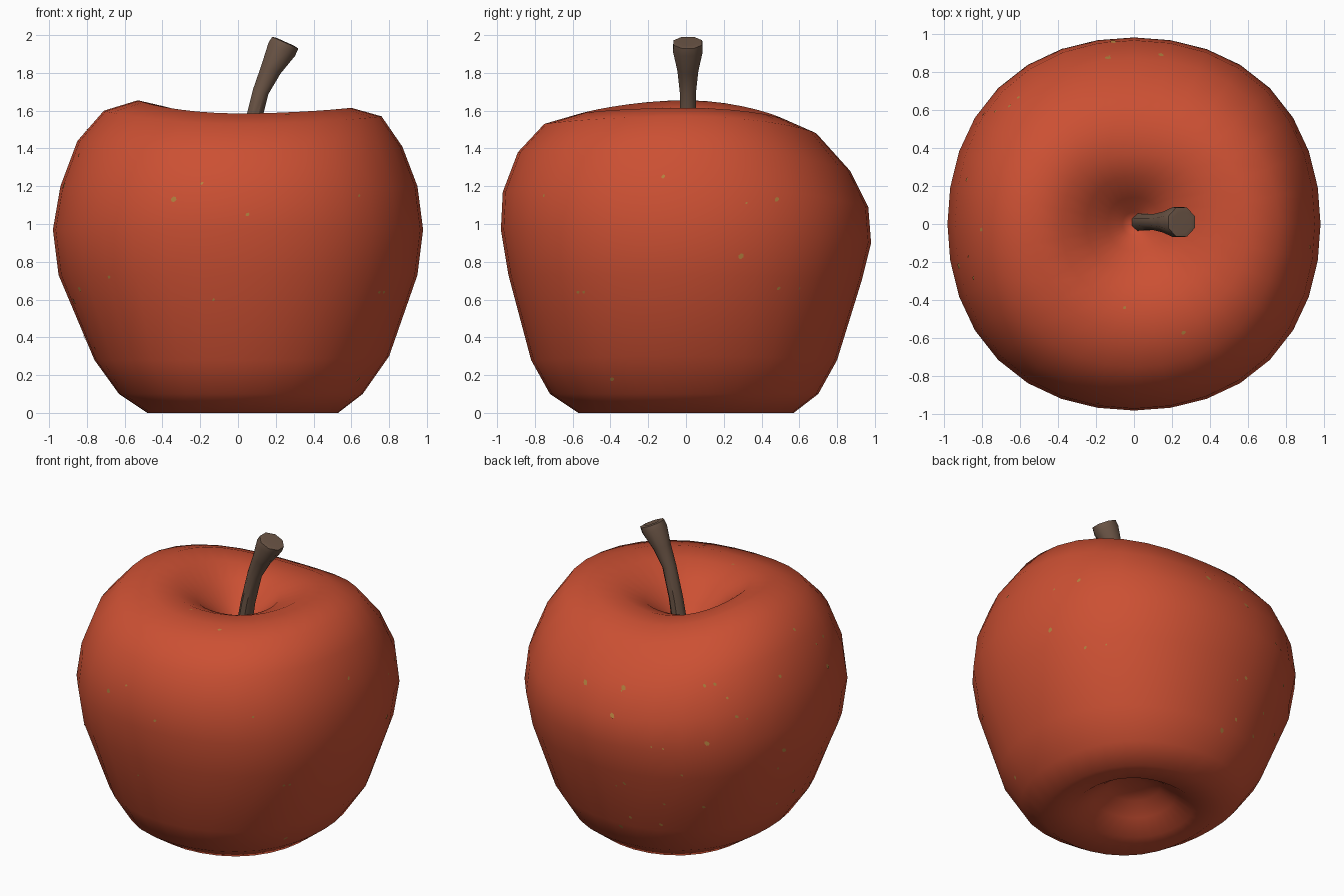
import bpy, bmesh, math, random
from math import cos, sin, pi, sqrt
from mathutils import Vector
from mathutils.bvhtree import BVHTree

cube = bpy.data.objects.get("Cube")
if cube:
    bpy.data.objects.remove(cube, do_unlink=True)
random.seed(7)


def material(name, rgb):
    m = bpy.data.materials.new(name)
    m.use_nodes = True
    col = (*rgb, 1)
    m.diffuse_color = col
    bsdf = m.node_tree.nodes["Principled BSDF"]
    bsdf.inputs["Base Color"].default_value = col
    bsdf.inputs["Roughness"].default_value = 0.7
    return m


def finish(bm, name, mat, angle):
    me = bpy.data.meshes.new(name)
    bm.to_mesh(me)
    bm.free()
    me.materials.append(mat)
    ob = bpy.data.objects.new(name, me)
    bpy.context.collection.objects.link(ob)
    bpy.ops.object.select_all(action='DESELECT')
    ob.select_set(True)
    bpy.context.view_layer.objects.active = ob
    if angle:
        bpy.ops.object.shade_smooth_by_angle(angle=math.radians(angle))
    return ob


def skin(rings, start, end):
    """Bridge a list of point rings and close both ends with a fan."""
    bm = bmesh.new()
    loops = [[bm.verts.new(p) for p in ring] for ring in rings]
    n = len(loops[0])
    for a, b in zip(loops, loops[1:]):
        for i in range(n):
            j = (i + 1) % n
            bm.faces.new((a[i], a[j], b[j], b[i]))
    for loop, tip in ((loops[0], start), (loops[-1], end)):
        c = bm.verts.new(tip)
        for i in range(n):
            bm.faces.new((loop[i], loop[(i + 1) % n], c))
    bmesh.ops.recalc_face_normals(bm, faces=bm.faces)
    return bm


red = material("apple red", (0.60, 0.080, 0.033))
brown = material("stem brown", (0.15, 0.092, 0.062))
tan = material("fleck tan", (0.45, 0.22, 0.05))

# Fruit: four side profiles (radius, height) blended around the axis
left = [(.53, 0), (.66, .10), (.80, .30), (.95, .73), (.98, .97), (.95, 1.2),
        (.87, 1.41), (.76, 1.57), (.60, 1.615), (.44, 1.60)]
back = [(.57, 0), (.70, .10), (.80, .28), (.93, .70), (.98, .90), (.965, 1.09),
        (.87, 1.28), (.69, 1.48), (.53, 1.55), (.37, 1.55)]
right = [(.48, 0), (.63, .10), (.76, .28), (.95, .73), (.98, .97), (.94, 1.2),
         (.85, 1.44), (.71, 1.60), (.53, 1.655), (.38, 1.62)]
front = [(.57, 0), (.72, .10), (.82, .28), (.94, .73), (.98, .97), (.97, 1.17),
         (.89, 1.38), (.75, 1.53), (.56, 1.585), (.40, 1.58)]
hollow_below = [(.06, .19), (.16, .17), (.25, .10), (.36, .025)]
hollow_above = [(.25, 1.51), (.14, 1.41), (.06, 1.33)]
SEG = 32


def fruit_ring(corners):
    ring = []
    for i in range(SEG):
        t = 2 * pi * i / SEG
        r = z = 0
        for k, (cr, cz) in enumerate(corners):
            w = max(0, cos(t - k * pi / 2)) ** 2
            r += w * cr
            z += w * cz
        r *= 1 + 0.03 * sin(2 * t) ** 2
        ring.append((r * cos(t), r * sin(t), z))
    return ring


rings = ([fruit_ring([p] * 4) for p in hollow_below]
         + [fruit_ring(c) for c in zip(left, back, right, front)]
         + [fruit_ring([p] * 4) for p in hollow_above])
bm = skin(rings, (0, 0, .19), (0, 0, 1.29))
surface = BVHTree.FromBMesh(bm)
finish(bm, "fruit", red, 80)

# Stem: tilted rings along a bent path (x, z, radius, tilt)
path = [(.03, 1.27, .05, .1), (.07, 1.5, .046, .15), (.12, 1.7, .046, .3),
        (.175, 1.82, .06, .45), (.232, 1.925, .085, .45),
        (.25, 1.96, .082, .42), (.252, 1.964, .055, .42)]
stem_rings = []
for x, z, r, tilt in path:
    ring = []
    for i in range(8):
        t = 2 * pi * (i + .5) / 8
        ring.append((x + r * cos(t) * cos(tilt), .01 + r * sin(t),
                     z - r * cos(t) * sin(tilt)))
    stem_rings.append(ring)
bm = skin(stem_rings, (.03, .01, 1.26), (.247, .01, 1.952))
finish(bm, "stem", brown, 45)

# Flecks: tiny flat plates lying on the skin
flecks = bmesh.new()


def fleck(origin, direction, size):
    hit, normal, _, _ = surface.ray_cast(Vector(origin), Vector(direction))
    if hit is None:
        return
    if normal.dot(Vector(direction)) > 0:
        normal = -normal
    u = normal.orthogonal().normalized()
    v = normal.cross(u)
    spin = random.random() * pi
    verts = []
    for i in range(6):
        a = spin + i * pi / 3
        s = size * random.uniform(.8, 1.1)
        verts.append(flecks.verts.new(hit + normal * .003 + u * cos(a) * s + v * sin(a) * s * .75))
    flecks.faces.new(verts)


for x, z, s in [(-.34, 1.13, .02), (-.19, 1.215, .011), (.05, 1.05, .012),
                (-.68, .72, .012), (-.13, .6, .01), (.64, 1.15, .01), (.77, .64, .01)]:
    fleck((x, -3, z), (0, 1, 0), s)
for y, z, s in [(-.12, 1.25, .013), (.48, 1.13, .015), (.29, .83, .018), (.49, .66, .012),
                (.6, .66, .008), (-.57, .64, .012), (-.39, .18, .015), (.32, 1.11, .008)]:
    fleck((3, y, z), (-1, 0, 0), s)
for x, y, s in [(-.8, -.03, .014), (-.05, -.44, .01), (.26, -.57, .015)]:
    fleck((x, y, 3), (0, 0, -1), s)
# scatter over the back and right sides
for _ in range(32):
    t = random.uniform(.4, 1.15) * pi
    z = random.uniform(.15, 1.4)
    d = Vector((cos(t), sin(t), 0))
    fleck(d * 3 + Vector((0, 0, z)), -d, random.choice((.008, .011, .014, .02)))
finish(flecks, "flecks", tan, 0)
